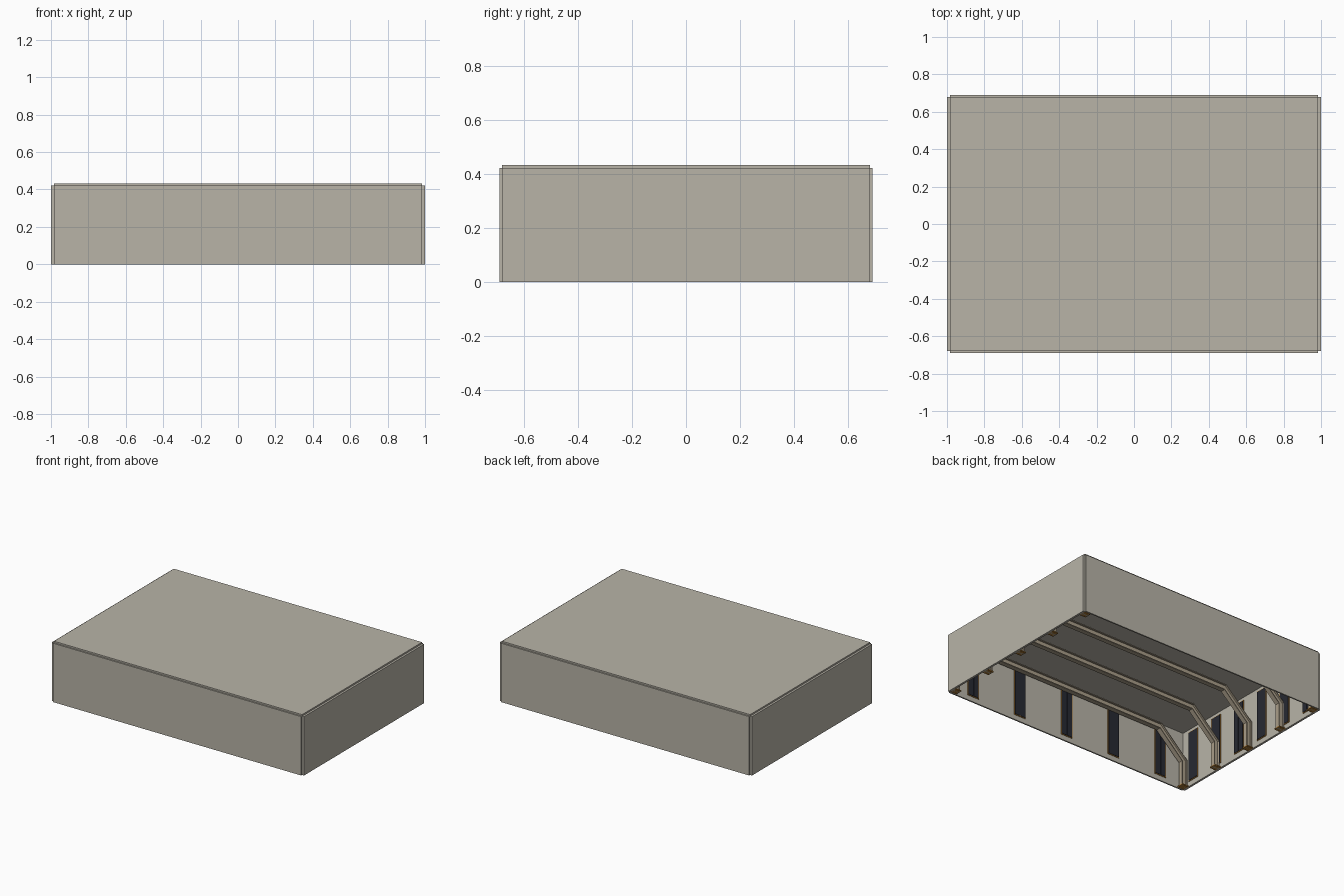
import bpy, bmesh
from mathutils import Vector, Matrix

cube = bpy.data.objects.get("Cube")
if cube:
    bpy.data.objects.remove(cube, do_unlink=True)


def material(name, rgb):
    m = bpy.data.materials.new(name)
    m.use_nodes = True
    m.diffuse_color = (*rgb, 1)
    m.node_tree.nodes["Principled BSDF"].inputs["Base Color"].default_value = (*rgb, 1)
    return m


PANEL = material("warm grey panel", (0.48, 0.455, 0.39))
STEEL = material("tan frame", (0.40, 0.34, 0.25))
TRIM = material("amber trim", (0.36, 0.17, 0.03))
GLASS = material("dark glass", (0.02, 0.022, 0.032))


def finish(bm, name, mat):
    bmesh.ops.recalc_face_normals(bm, faces=bm.faces)
    mesh = bpy.data.meshes.new(name)
    bm.to_mesh(mesh)
    bm.free()
    mesh.materials.append(mat)
    obj = bpy.data.objects.new(name, mesh)
    bpy.context.collection.objects.link(obj)
    return obj


def add_box(bm, lo, hi):
    lo, hi = Vector(lo), Vector(hi)
    size = hi - lo
    bmesh.ops.create_cube(bm, size=1, matrix=Matrix.Translation((lo + hi) / 2) @ Matrix.Diagonal((*size, 1)))


def box(name, lo, hi, mat):
    bm = bmesh.new()
    add_box(bm, lo, hi)
    return finish(bm, name, mat)


# Shell: roof and four wall plates with notched corners, open below
X, Y, XI, YI, TOP, ROOF = 1.0, 0.69, 0.985, 0.68, 0.422, 0.433
box("roof", (-XI, -YI, TOP), (XI, YI, ROOF), PANEL)
box("front_wall", (-XI, -Y, 0), (XI, -YI, TOP), PANEL)
box("back_wall", (-XI, YI, 0), (XI, Y, TOP), PANEL)
box("left_wall", (XI, -YI, 0), (X, YI, TOP), PANEL)
box("right_wall", (-X, -YI, 0), (-XI, YI, TOP), PANEL)


# Portal frames: mitred strips along one path make an I-section
half = [Vector((0.96, 0)), Vector((0.96, 0.19)), Vector((0.76, 0.378))]
path = half + [Vector((-p.x, p.y)) for p in reversed(half)]


def offset_path(d):
    out = []
    for i, p in enumerate(path):
        dirs = []
        if i > 0:
            dirs.append((p - path[i - 1]).normalized())
        if i < len(path) - 1:
            dirs.append((path[i + 1] - p).normalized())
        normals = [Vector((t.y, -t.x)) for t in dirs]
        n = sum(normals, Vector((0, 0))).normalized()
        out.append(p + n * d / n.dot(normals[0]))
    return out


def add_strip(bm, d0, d1, y, width):
    rings = []
    for a, b in zip(offset_path(d0), offset_path(d1)):
        corners = ((a, -1), (b, -1), (b, 1), (a, 1))
        rings.append([bm.verts.new((p.x, y + s * width / 2, p.y)) for p, s in corners])
    for r, q in zip(rings, rings[1:]):
        for k in range(4):
            j = (k + 1) % 4
            bm.faces.new((r[k], r[j], q[j], q[k]))
    bm.faces.new(rings[0])
    bm.faces.new(rings[-1])


for i in range(5):
    y = (i - 2) * 0.325
    bm = bmesh.new()
    add_strip(bm, -0.022, -0.016, y, 0.034)
    add_strip(bm, -0.016, 0.016, y, 0.01)
    add_strip(bm, 0.016, 0.022, y, 0.034)
    finish(bm, f"portal_frame_{i + 1}", STEEL)
    # Foot plates under both posts
    bm = bmesh.new()
    for s in (-1, 1):
        add_box(bm, (s * 0.96 - 0.025, y - 0.025, 0), (s * 0.96 + 0.025, y + 0.025, 0.008))
    finish(bm, f"foot_plates_{i + 1}", TRIM)


# Windows on the inner wall faces: amber backing with two dark panes
def windows(name, count, step, wall, along_x, side):
    trim, glass = bmesh.new(), bmesh.new()

    def plate(bm, a0, a1, z0, z1, depth):
        near, far = side * (wall - depth), side * wall
        lo, hi = sorted((near, far))
        if along_x:
            add_box(bm, (a0, lo, z0), (a1, hi, z1))
        else:
            add_box(bm, (lo, a0, z0), (hi, a1, z1))

    for i in range(count):
        c = (i - (count - 1) / 2) * step
        plate(trim, c - 0.047, c + 0.047, 0.035, 0.4, 0.004)
        for s in (-1, 1):
            a0, a1 = sorted((c + s * 0.001, c + s * 0.042))
            plate(glass, a0, a1, 0.04, 0.395, 0.007)
    finish(trim, name + "_window_trim", TRIM)
    finish(glass, name + "_window_panes", GLASS)


windows("front", 5, 0.395, YI, True, -1)
windows("back", 5, 0.395, YI, True, 1)
windows("left", 6, 0.23, XI, False, 1)
windows("right", 6, 0.23, XI, False, -1)
